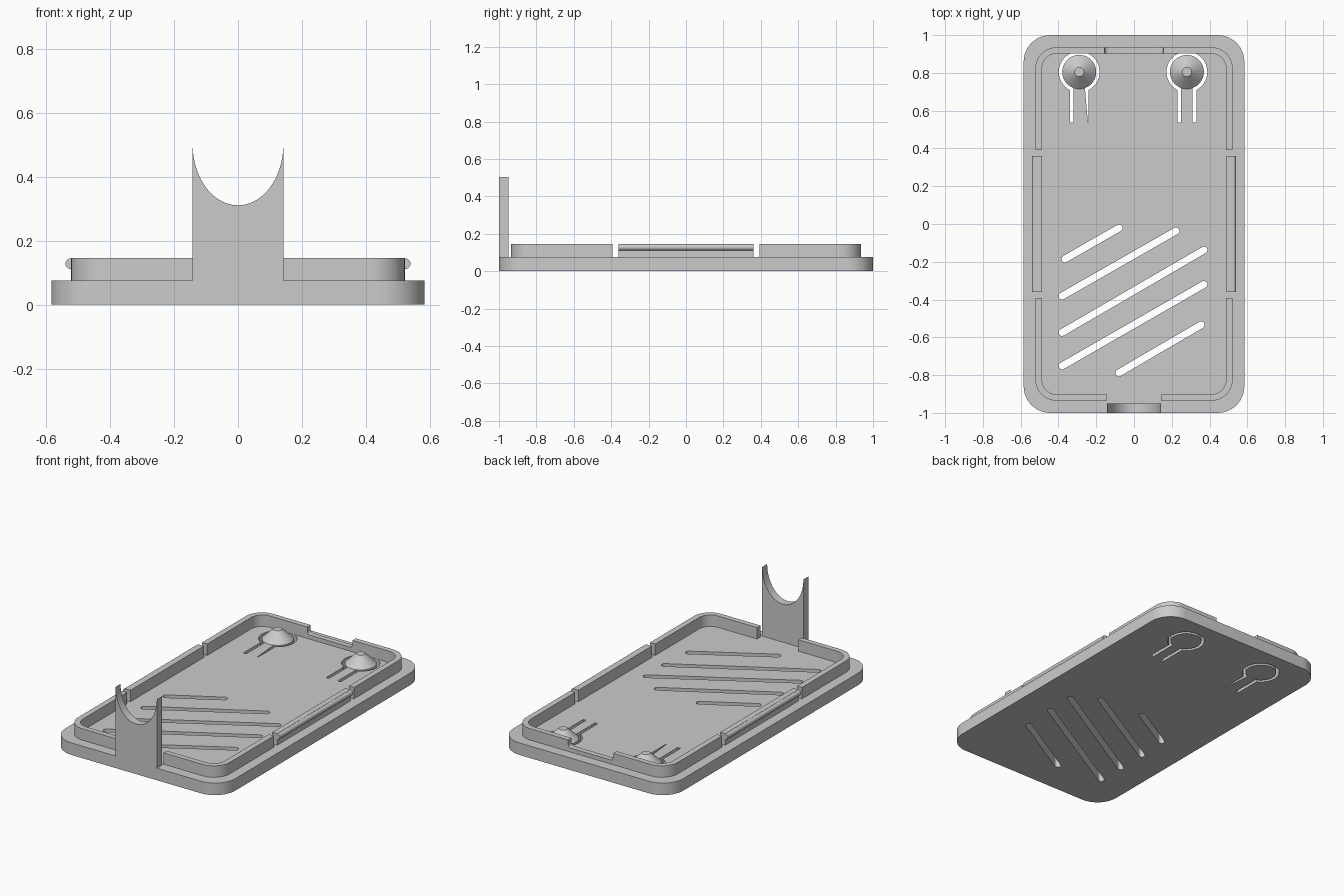
import bpy, bmesh
from math import sin, cos, radians, degrees, atan2, acos, asin, pi

cube = bpy.data.objects.get("Cube")
if cube:
    bpy.data.objects.remove(cube, do_unlink=True)

COLOUR = (0.6, 0.6, 0.6, 1)
grey = bpy.data.materials.new("light grey plastic")
grey.use_nodes = True
grey.diffuse_color = COLOUR
grey.node_tree.nodes["Principled BSDF"].inputs["Base Color"].default_value = COLOUR

BASE_TOP, RIM_TOP = 0.075, 0.146


def arc(cx, cy, r, a0, a1, n=12, ry=None):
    ry = ry or r
    steps = [radians(a0 + (a1 - a0) * i / n) for i in range(n + 1)]
    return [(cx + r * cos(a), cy + ry * sin(a)) for a in steps]


def finish(obj):
    obj.data.materials.clear()
    obj.data.materials.append(grey)
    bpy.ops.object.select_all(action='DESELECT')
    obj.select_set(True)
    bpy.context.view_layer.objects.active = obj
    bpy.ops.object.shade_smooth_by_angle(angle=radians(30))


def prism(name, outlines, low, high, upright=False):
    """Extrude outlines (later ones are holes) along z, or along y if upright."""
    curve = bpy.data.curves.new(name, 'CURVE')
    curve.dimensions = '2D'
    curve.fill_mode = 'BOTH'
    curve.extrude = (high - low) / 2
    for pts in outlines:
        spline = curve.splines.new('POLY')
        spline.points.add(len(pts) - 1)
        for p, (x, y) in zip(spline.points, pts):
            p.co = (x, y, 0, 1)
        spline.use_cyclic_u = True
    obj = bpy.data.objects.new(name, curve)
    bpy.context.collection.objects.link(obj)
    mid = (low + high) / 2
    obj.location = (0, mid, 0) if upright else (0, 0, mid)
    obj.rotation_euler.x = pi / 2 if upright else 0
    bpy.ops.object.select_all(action='DESELECT')
    obj.select_set(True)
    bpy.context.view_layer.objects.active = obj
    bpy.ops.object.convert(target='MESH')
    obj = bpy.context.view_layer.objects.active
    bm = bmesh.new()
    bm.from_mesh(obj.data)
    bmesh.ops.remove_doubles(bm, verts=bm.verts, dist=0.0001)
    bmesh.ops.recalc_face_normals(bm, faces=bm.faces)
    bm.to_mesh(obj.data)
    bm.free()
    finish(obj)
    return obj


def rounded_rect(hx, hy, r):
    pts = []
    for i, (sx, sy) in enumerate([(1, 1), (-1, 1), (-1, -1), (1, -1)]):
        pts += arc(sx * (hx - r), sy * (hy - r), r, 90 * i, 90 * i + 90)
    return pts


def slot(x0, y0, x1, y1, r=0.0185):
    a = degrees(atan2(y1 - y0, x1 - x0))
    return arc(x1, y1, r, a - 90, a + 90) + arc(x0, y0, r, a + 90, a + 270)


def tongue_gap(cx, cy, foot, R=0.108, r=0.09, out=0.05, inn=0.03, drop=0.268):
    """Ring-shaped gap with two legs, leaving a disc on a springy tongue."""
    a, b = degrees(acos(out / R)), degrees(acos(inn / r))
    pts = [(-out, -drop)] + arc(0, 0, R, 180 + a, -a, 40)
    pts += [(out, -drop), (foot, -drop)] + arc(0, 0, r, -b, 180 + b, 40)
    pts += [(-inn, -drop)]
    return [(cx + x, cy + y) for x, y in pts]


# Base plate with vent slots and button gaps
vents = [(-0.365, -0.185, -0.079, -0.021), (-0.38, -0.381, 0.222, -0.037),
         (-0.38, -0.574, 0.37, -0.138), (-0.38, -0.751, 0.37, -0.32),
         (-0.08, -0.788, 0.355, -0.534)]
buttons = {"right": (-0.29, 0.805, 0.046), "left": (0.28, 0.805, 0.03)}
prism("base_plate",
      [rounded_rect(0.584, 1.0, 0.14)] + [slot(*v) for v in vents]
      + [tongue_gap(*b) for b in buttons.values()], 0, BASE_TOP)

# Button cones
for side, (x, y, _) in buttons.items():
    bpy.ops.mesh.primitive_cone_add(vertices=48, radius1=0.09, radius2=0.025, depth=0.06,
                                    location=(x, y, BASE_TOP + 0.03))
    cone = bpy.context.object
    cone.name = side + "_button_cone"
    finish(cone)

# Rim walls: four corner pieces
OX, OY, IX, IY = 0.522, 0.935, 0.487, 0.902
for sy, depth_name, end in ((-1, "front", 0.143), (1, "back", 0.155)):
    for sx, side in ((1, "left"), (-1, "right")):
        pts = [(end, OY)] + arc(OX - 0.11, OY - 0.11, 0.11, 90, 0)
        pts += [(OX, 0.393), (IX, 0.393)]
        pts += arc(IX - 0.077, IY - 0.077, 0.077, 0, 90) + [(end, IY)]
        prism(f"{depth_name}_{side}_rim", [[(sx * x, sy * y) for x, y in pts]],
              BASE_TOP, RIM_TOP)

# Lowered stretch of the back rim with curved ends
FLOOR, R = 0.1, 0.02
notch = [(-0.155, BASE_TOP), (0.155, BASE_TOP), (0.155, RIM_TOP)]
notch += arc(0.135, FLOOR + R, R, 0, -90, 8)
notch += arc(-0.135, FLOOR + R, R, -90, -180, 8) + [(-0.155, RIM_TOP)]
prism("back_rim_notch", [notch], IY, OY, upright=True)

# Side clips: wall plus snap bead
for sx, side in ((1, "left"), (-1, "right")):
    wall = [(sx * x, y) for x, y in ((IX, -0.36), (OX, -0.36), (OX, 0.36), (IX, 0.36))]
    prism(side + "_clip_wall", [wall], BASE_TOP, RIM_TOP)
    bpy.ops.mesh.primitive_cylinder_add(vertices=32, radius=0.017, depth=0.72,
                                        location=(sx * 0.523, 0, 0.128),
                                        rotation=(pi / 2, 0, 0))
    bead = bpy.context.object
    bead.name = side + "_clip_bead"
    finish(bead)

# Front post with a cradle-shaped top
W, TOP = 0.143, 0.503
post = [(-W, BASE_TOP), (W, BASE_TOP), (W, TOP)]
post += arc(0, TOP, W - 0.001, 0, -180, 40, ry=0.192) + [(-W, TOP)]
prism("front_post", [post], -1.0, -0.95, upright=True)
